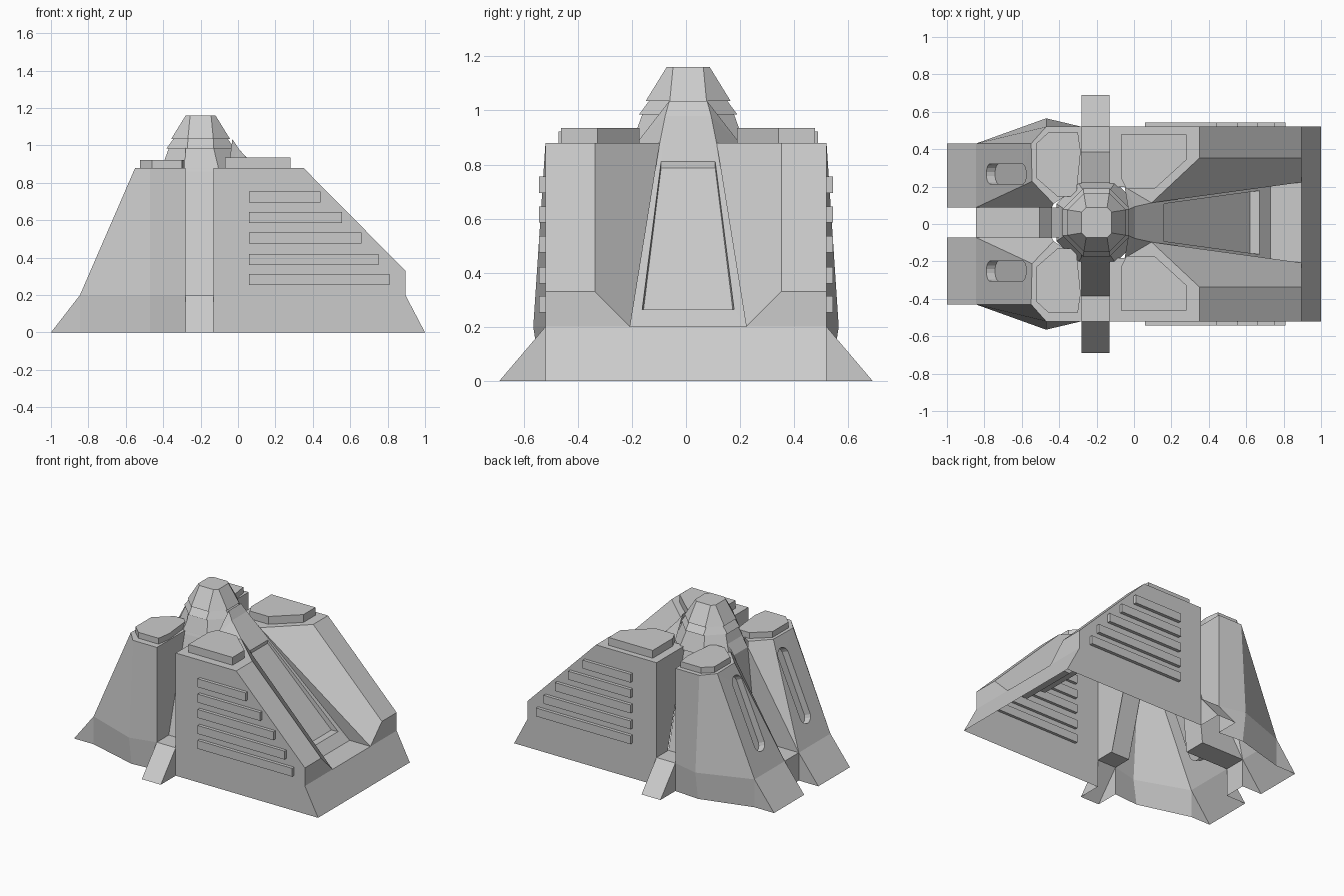
import bpy, bmesh, math
from mathutils import Vector

if "Cube" in bpy.data.objects:
    bpy.data.objects.remove(bpy.data.objects["Cube"])

CY = 0.008  # the inner details sit slightly off the centre line


def finish(name, bm):
    bmesh.ops.remove_doubles(bm, verts=bm.verts, dist=0.0005)
    bmesh.ops.recalc_face_normals(bm, faces=bm.faces)
    me = bpy.data.meshes.new(name)
    bm.to_mesh(me)
    bm.free()
    ob = bpy.data.objects.new(name, me)
    bpy.context.collection.objects.link(ob)
    return ob


def sheets(name, polys):
    bm = bmesh.new()
    for poly in polys:
        bm.faces.new([bm.verts.new(p) for p in poly])
    return finish(name, bm)


def loft(name, rings, capped=True):
    bm = bmesh.new()
    rows = [[bm.verts.new(p) for p in r] for r in rings]
    n = len(rows[0])
    for a, b in zip(rows, rows[1:]):
        for i in range(n):
            j = (i + 1) % n
            bm.faces.new((a[i], a[j], b[j], b[i]))
    if capped:
        bm.faces.new(rows[0])
    bm.faces.new(rows[-1])
    return finish(name, bm)


def box(name, x0, x1, y0, y1, z0, z1):
    return loft(name, [[(x0, y0, z), (x1, y0, z), (x1, y1, z), (x0, y1, z)] for z in (z0, z1)])


# Main sloping hull, open below, with central ramp and recessed ramp panel
V = dict(
    a=(-.13, .52, .88), b=(.35, .52, .88), c=(.35, .345, .88), d=(.094, .105, .88),
    e=(-.05, .19, .88), f=(-.13, .19, .88), g=(.895, .52, .33), h=(.895, .345, .33),
    i=(.895, .52, .2), j=(.895, .215, .2), k=(.73, .215, .2), l=(1, .52, 0), m=(1, 0, 0),
    n=(-.13, .52, 0), N=(-.13, .52, .2), S=(-.13, .385, .2), p=(.895, 0, .2), q=(.73, 0, .2),
    r=(.005, .085, .98), R=(.005, 0, .98), y=(-.03, .07, 1.035), Y=(-.03, 0, 1.035),
    T=(.16, .1, .811), U=(.16, 0, .811), B=(.67, .17, .264), C=(.67, 0, .264),
    t=(.16, .1, .788), u=(.16, 0, .788), w=(.62, .165, .264), x=(.62, 0, .264))
FACES = ("abcdef bghc gijh ilmpj jpqk chjd djk aNnligb aNSf rde rye "
         "yYRr RrTU rdkBT kqCB TBwt UTtu BCxw twxu").split()
bm = bmesh.new()
for s in (1, -1):
    vs = {key: bm.verts.new((px, s * py + (CY if py < .4 and pz > 0 else 0), pz))
          for key, (px, py, pz) in V.items()}
    for face in FACES:
        bm.faces.new([vs[ch] for ch in face])
finish("main_hull", bm)

# Tower of stacked tapering eight-sided rings
rings = []
for z, h, w in ((.86, .215, .1), (.985, .17, .07), (.985, .182, .07),
                (1.035, .145, .068), (1.035, .157, .068), (1.16, .08, .056)):
    ring = [(h, -w), (h, w), (w, h), (-w, h), (-h, w), (-h, -w), (-w, -h), (w, -h)]
    rings.append([(-.2 + px, py + CY, z) for px, py in ring])
loft("tower", rings, capped=False)


def strip(profile, place, half):
    return [[place(p, -half), place(p2, -half), place(p2, half), place(p, half)]
            for p, p2 in zip(profile, profile[1:])]


# Rear strut between the wings
rear = [(-.845, 0), (-.845, .2), (-.505, .2), (-.44, .85), (-.36, .97)]
sheets("rear_strut", strip(rear, lambda p, w: (p[0], w + CY, p[1]), .08))

WING = (  # rear corner, outer back, bulge, outer front, inner front, inner corner, inner back
    (0, [(-1, .43), (-.845, .43), (-.47, .535), (-.28, .52), (-.28, .2), (-.43, .08), (-1, .08)]),
    (.2, [(-.845, .43)] * 2 + [(-.47, .565), (-.28, .52), (-.28, .2), (-.43, .08), (-.845, .08)]),
    (.88, [(-.55, .43)] * 2 + [(-.47, .52), (-.28, .52), (-.28, .2), (-.43, .1), (-.545, .22)]))
HULL_CAP = [(-.07, .47), (.28, .47), (.28, .335), (.11, .18), (-.04, .18), (-.07, .24)]
WING_CAP = [(-.525, .42), (-.46, .48), (-.3, .48), (-.285, .38), (-.31, .14), (-.41, .14),
            (-.525, .24)]
SLATS = ((.44, .725), (.555, .615), (.66, .505), (.75, .39), (.81, .283))

for s, side in ((1, "back"), (-1, "front")):
    # Wing block
    wing = loft("wing_" + side, [[(px, s * py + CY * (py < .4), z) for px, py in ring]
                                 for z, ring in WING])

    # Rounded slot cut into the wing's sloping face
    along = Vector((.295, 0, .68)).normalized()
    inward = Vector((.68, 0, -.295)).normalized()
    centre = Vector((-.684, s * .26 + CY, .57))
    outline = []
    for i in range(16):
        ang = 2 * math.pi * (i + .5) / 16
        shift = .21 if math.cos(ang) > 0 else -.21
        outline.append(centre + along * (shift + .055 * math.cos(ang))
                       + Vector((0, .055 * math.sin(ang), 0)))
    cutter = loft("slot_cutter", [[p + inward * d for p in outline] for d in (-.1, .05)])
    cutter.hide_render = True
    mod = wing.modifiers.new("slot", 'BOOLEAN')
    mod.operation = 'DIFFERENCE'
    mod.solver = 'EXACT'
    mod.object = cutter
    bpy.context.view_layer.objects.active = wing
    bpy.ops.object.modifier_apply(modifier=mod.name)
    bpy.data.objects.remove(cutter)

    # Open the wing's base and the inner walls that the struts cover
    bm = bmesh.new()
    bm.from_mesh(wing.data)
    gone = []
    for f in bm.faces:
        co = [v.co for v in f.verts]
        ys = [abs(c.y) for c in co]
        if (all(c.z < .001 for c in co) or all(c.x > -.285 for c in co)
                or (max(ys) < .235 and min(ys) < .12)):
            gone.append(f)
    bmesh.ops.delete(bm, geom=gone, context='FACES')
    bm.to_mesh(wing.data)
    bm.free()

    # Inner wing walls above the struts
    iy = s * .08 + CY
    sheets("wing_inner_wall_" + side, [
        [(-.28, s * .52, .88), (-.28, s * .52, .2), (-.28, s * .385, .2), (-.28, s * .2 + CY, .88)],
        [(-1, iy, 0), (-.845, iy, .2), (-.845, iy, 0)],
        [(-.845, iy, .2), (-.505, iy, .2), (-.44, iy, .85)],
        [(-.845, iy, .2), (-.44, iy, .85), (-.43, s * .1 + CY, .88), (-.545, s * .22 + CY, .88)]])

    # Side strut with splayed foot
    prof = [(.69, 0), (.52, .2), (.385, .2), (.2, .88), (.165, .985)]
    polys = strip(prof, lambda p, w: (-.205 + w, s * p[0], p[1]), .075)
    polys += [[(x, s * .69, 0), (x, s * .52, .2), (x, s * .52, 0)] for x in (-.28, -.13)]
    sheets("side_strut_" + side, polys)

    # Raised roof plates
    for name, poly, top in (("hull_cap_", HULL_CAP, .936), ("wing_cap_", WING_CAP, .922)):
        loft(name + side, [[(px, s * py + CY, z) for px, py in poly] for z in (.87, top)])

    # Stepped slats on the hull side
    for i, (x1, z) in enumerate(SLATS):
        y0, y1 = sorted((s * .5, s * .543))
        box(f"slat_{side}_{i}", .06, x1, y0, y1, z - .03, z + .03)
